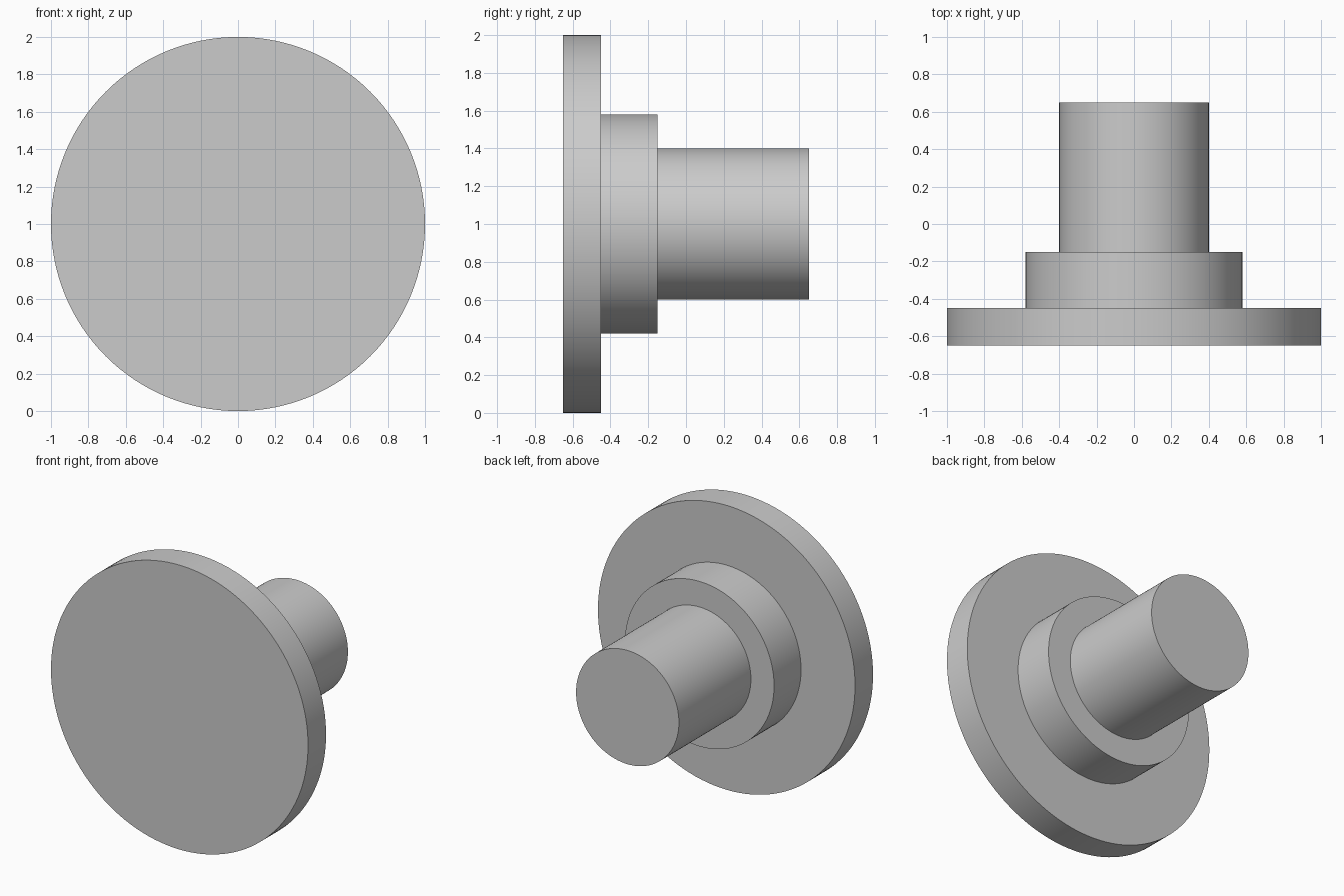
import bpy, bmesh
from math import cos, sin, tau, radians

cube = bpy.data.objects.get("Cube")
if cube:
    bpy.data.objects.remove(cube)

SIDES = 128
AXIS_HEIGHT = 1.0

grey = bpy.data.materials.new("plain grey")
grey.use_nodes = True
colour = (0.6, 0.6, 0.6, 1)
grey.diffuse_color = colour
grey.node_tree.nodes["Principled BSDF"].inputs["Base Color"].default_value = colour

# Stepped outline as (y, radius): wide flange, collar, shaft
profile = [(-0.65, 1.0), (-0.45, 1.0),
           (-0.45, 0.58), (-0.15, 0.58),
           (-0.15, 0.4), (0.65, 0.4)]


def ring(bm, y, radius):
    return [bm.verts.new((radius * cos(tau * i / SIDES), y,
                          AXIS_HEIGHT + radius * sin(tau * i / SIDES)))
            for i in range(SIDES)]


# One closed turned body
bm = bmesh.new()
rings = [ring(bm, y, r) for y, r in profile]
for a, b in zip(rings, rings[1:]):
    for i in range(SIDES):
        j = (i + 1) % SIDES
        bm.faces.new((a[i], a[j], b[j], b[i]))
bm.faces.new(rings[0])
bm.faces.new(rings[-1])
bmesh.ops.recalc_face_normals(bm, faces=bm.faces)

mesh = bpy.data.meshes.new("flanged_shaft")
bm.to_mesh(mesh)
bm.free()
mesh.materials.append(grey)
body = bpy.data.objects.new("flanged_shaft", mesh)
bpy.context.collection.objects.link(body)

# Round walls smooth, step edges crisp
bpy.ops.object.select_all(action='DESELECT')
body.select_set(True)
bpy.context.view_layer.objects.active = body
bpy.ops.object.shade_smooth_by_angle(angle=radians(30))
